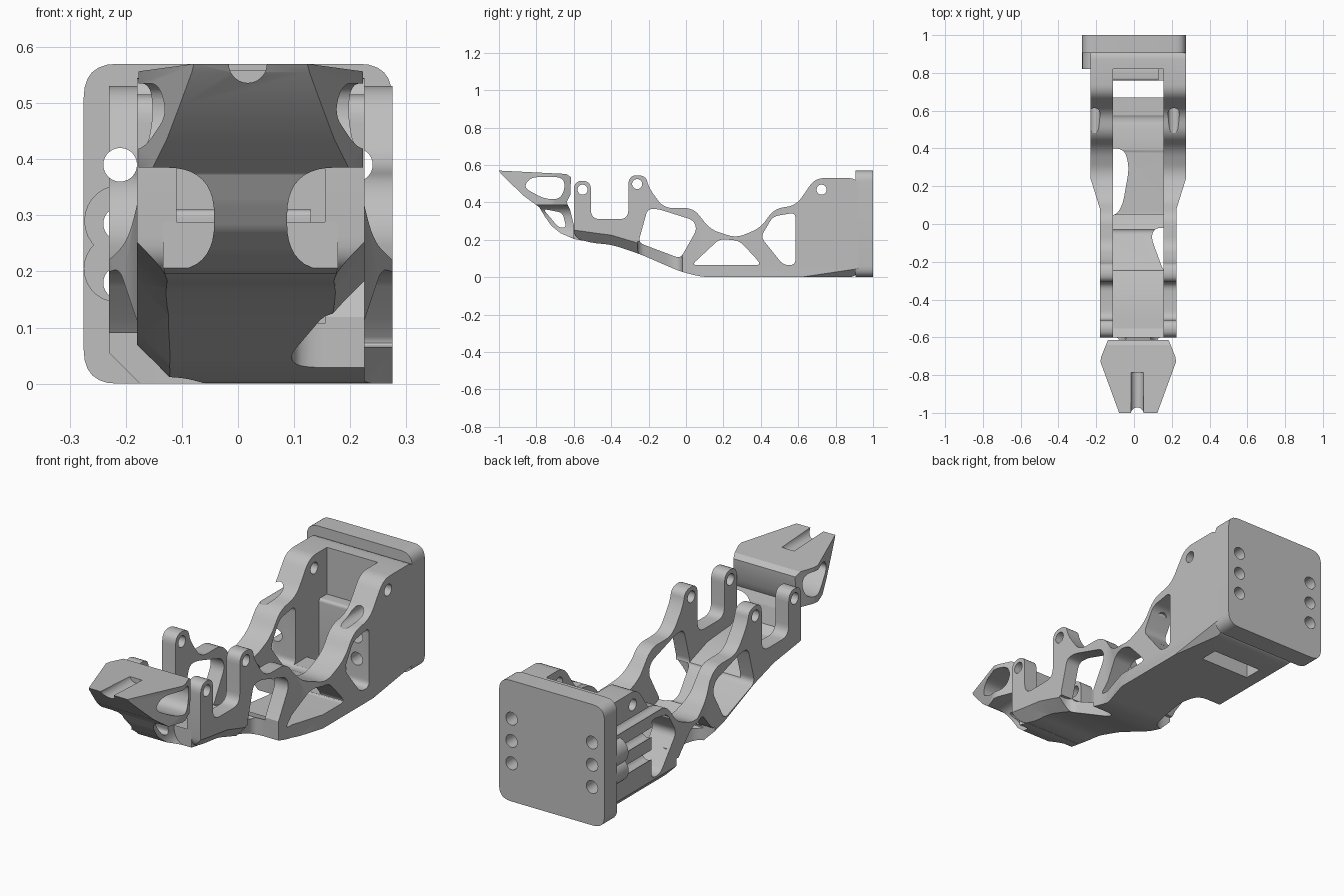
import bpy, bmesh, math
from mathutils import Vector

cube = bpy.data.objects.get("Cube")
if cube:
    bpy.data.objects.remove(cube)

grey = bpy.data.materials.new("plain grey")
grey.use_nodes = True
grey.diffuse_color = (0.52, 0.52, 0.52, 1)
grey.node_tree.nodes["Principled BSDF"].inputs["Base Color"].default_value = (0.52, 0.52, 0.52, 1)

MID = 0.0225               # centre line of the arm
IN_R, IN_L = -0.11, 0.155  # inner faces of the side walls


def rounded(points, r, steps=6):
    """Round every corner of a polygon."""
    pts, out = [Vector(p) for p in points], []
    for i, p in enumerate(pts):
        a, b = pts[i - 1] - p, pts[(i + 1) % len(pts)] - p
        p0 = p + a.normalized() * min(r, a.length * 0.48)
        p1 = p + b.normalized() * min(r, b.length * 0.48)
        for k in range(steps + 1):
            t = k / steps
            out.append(p0 * (1 - t) ** 2 + p * 2 * t * (1 - t) + p1 * t * t)
    return out


def loft(name, rings):
    """Skin a closed solid through matching rings of points."""
    bm = bmesh.new()
    loops = [[bm.verts.new(p) for p in ring] for ring in rings]
    n = len(loops[0])
    for lo, hi in zip(loops, loops[1:]):
        for i in range(n):
            j = (i + 1) % n
            bm.faces.new((lo[i], lo[j], hi[j], hi[i]))
    bm.faces.new(loops[0])
    bm.faces.new(loops[-1])
    bmesh.ops.recalc_face_normals(bm, faces=bm.faces)
    mesh = bpy.data.meshes.new(name)
    bm.to_mesh(mesh)
    bm.free()
    mesh.materials.append(grey)
    obj = bpy.data.objects.new(name, mesh)
    bpy.context.collection.objects.link(obj)
    return obj


def prism(name, pts, axis, a, b):
    """Extrude a profile along one axis."""
    place = {"x": lambda p, d: (d, p[0], p[1]),
             "y": lambda p, d: (p[0], d, p[1]),
             "z": lambda p, d: (p[0], p[1], d)}[axis]
    return loft(name, [[place(p, d) for p in pts] for d in (a, b)])


def disc(u, v, r, n=28):
    return [(u + r * math.cos(2 * math.pi * i / n), v + r * math.sin(2 * math.pi * i / n)) for i in range(n)]


def rect(u0, u1, v0, v1):
    return [(u0, v0), (u1, v0), (u1, v1), (u0, v1)]


def combine(obj, tool, operation="DIFFERENCE"):
    mod = obj.modifiers.new("combine", "BOOLEAN")
    mod.operation, mod.solver, mod.object = operation, "EXACT", tool
    bpy.context.view_layer.objects.active = obj
    bpy.ops.object.modifier_apply(modifier=mod.name)
    bpy.data.objects.remove(tool)


def cut(obj, pts, axis, a, b):
    combine(obj, prism("cutter", pts, axis, a, b))


def smooth(obj):
    bpy.ops.object.select_all(action="DESELECT")
    obj.select_set(True)
    bpy.context.view_layer.objects.active = obj
    bpy.ops.object.shade_smooth_by_angle(angle=math.radians(28))


# Arm frame: side outline with two pairs of lugs, trimmed to the plan outline
outline = rounded([
    (0.92, 0), (0.09, 0), (-0.03, 0.03), (-0.25, 0.125), (-0.4, 0.175), (-0.5, 0.182), (-0.6, 0.21),
    (-0.6, 0.515), (-0.508, 0.515), (-0.508, 0.31), (-0.308, 0.31), (-0.308, 0.545), (-0.215, 0.545),
    (-0.2, 0.48), (-0.12, 0.37), (0.04, 0.37), (0.13, 0.255), (0.27, 0.21), (0.4, 0.265),
    (0.47, 0.365), (0.59, 0.385), (0.69, 0.53), (0.92, 0.53)], 0.05)
frame = prism("arm_frame", outline, "x", -0.3, 0.3)
half, wide = 0.2025, 0.2525
plan = [(MID - half, -0.7), (MID + half, -0.7), (MID + half, 0.08), (MID + wide, 0.24),
        (MID + wide, 1), (MID - wide, 1), (MID - wide, 0.24), (MID - half, 0.08)]
combine(frame, prism("plan_trim", plan, "z", -0.1, 0.7), "INTERSECT")

# Central channel above the floor
channel = [(-0.7, 0.26), (-0.5, 0.25), (-0.38, 0.24), (-0.25, 0.195), (0, 0.1), (0.1, 0.07),
           (0.82, 0.07), (0.82, 0.7), (-0.7, 0.7)]
cut(frame, channel, "x", IN_R, IN_L)

# Side windows through both walls
windows = [
    [(-0.255, 0.185), (-0.205, 0.365), (-0.15, 0.365), (0.04, 0.305), (0.058, 0.255), (-0.03, 0.1)],
    [(0.03, 0.065), (0.4, 0.065), (0.375, 0.1), (0.285, 0.195), (0.18, 0.205)],
    [(0.4, 0.215), (0.465, 0.325), (0.585, 0.345), (0.585, 0.065), (0.52, 0.065)]]
for window in windows:
    cut(frame, rounded(window, 0.03), "x", -0.4, 0.4)

# Pin holes in the lugs and rear cheeks
for y, z in [(-0.553, 0.468), (-0.261, 0.498), (0.725, 0.468)]:
    cut(frame, disc(y, z, 0.027), "x", -0.4, 0.4)

# Floor openings: one breaking out on each side, one slot at the rear
cut(frame, rounded([(0.4, -0.02), (0.11, -0.02), (0.09, -0.07), (0.16, -0.26), (0.4, -0.26)], 0.04), "z", -0.1, 0.19)
cut(frame, rounded([(-0.4, 0.05), (-0.1, 0.04), (-0.06, 0.1), (-0.025, 0.3), (-0.05, 0.4), (-0.4, 0.4)], 0.05), "z", -0.1, 0.09)
cut(frame, rect(IN_R, IN_L, 0.67, 0.76), "z", -0.1, 0.2)


# Lower edge chamfers following the underside
def chamfer(side, stations):
    rings = []
    for y, z, edge, c in stations:
        out = edge + 0.02
        rings.append([(MID + side * x, y, h) for x, h in
                      ((edge - c - 0.02, z - 0.02), (out, z + c + 0.02), (out, z - 0.02))])
    combine(frame, loft("chamfer_cutter", rings))


front_edge = [(-0.62, 0.2, half, 0.055), (-0.5, 0.183, half, 0.055), (-0.4, 0.17, half, 0.055),
              (-0.25, 0.125, half, 0.055)]
chamfer(1, front_edge)
chamfer(-1, front_edge + [(-0.03, 0.035, half, 0.055), (0.08, 0.004, half, 0.055),
                          (0.24, 0, wide, 0.055), (0.95, 0, wide, 0.055)])
chamfer(1, [(0.62, 0, wide, 0.001), (0.95, 0, wide, 0.05)])

# Rear mounting plate with scalloped bosses on one side
plate = prism("mounting_plate", rounded(rect(-0.275, 0.275, 0, 0.57), 0.06), "y", 0.905, 1)
boss_1 = prism("boss", disc(-0.21, 0.29, 0.064), "y", 0.82, 0.93)
boss_2 = prism("boss", disc(-0.215, 0.205, 0.06), "y", 0.82, 0.93)
for boss in (boss_1, boss_2):
    combine(plate, boss, "UNION")

# Long bolt holes run through plate and cheeks
for x in (-0.21, 0.21):
    for z in (0.18, 0.285, 0.39):
        for part in (plate, frame):
            cut(part, disc(x, z, 0.03), "y", 0.45, 1.1)

# Crossbar in the rear pocket
crossbar = prism("rear_crossbar", rounded(rect(0.76, 0.83, 0.05, 0.31), 0.015), "x", IN_R - 0.005, 0.13)

# Front toe: wedge head and slim neck, from one side profile
toe_side = [
    (-1, 0.57), (-0.99, 0.555), (-0.93, 0.495), (-0.87, 0.437), (-0.82, 0.4), (-0.785, 0.375),
    (-0.755, 0.325), (-0.72, 0.275), (-0.67, 0.235), (-0.6, 0.205), (-0.55, 0.195), (-0.55, 0.25),
    (-0.6, 0.28), (-0.62, 0.36), (-0.638, 0.4), (-0.618, 0.44), (-0.615, 0.535), (-0.64, 0.552)]
toe = prism("front_toe", toe_side, "x", -0.3, 0.3)
toe_plan = []
for side in (-1, 1):
    pts = [(0.0975, -1.01), (0.2, -0.73), (0.197, -0.705), (0.155, -0.6), (0.15, -0.5)]
    pts = [(MID + side * x, y) for x, y in pts]
    toe_plan += pts if side > 0 else pts[::-1]
combine(toe, prism("plan_trim", toe_plan, "z", 0, 0.7), "INTERSECT")

# Waist, side openings and the groove on top of the toe
for side in (-1, 1):
    waist = rounded([(MID + side * x, z) for x, z in ((0.065, 0.2), (0.065, 0.385), (0.4, 0.385), (0.4, 0.2))], 0.085, 10)
    cut(toe, waist, "y", -1.1, -0.602)
cut(toe, rounded([(-0.87, 0.48), (-0.83, 0.535), (-0.66, 0.535), (-0.645, 0.48), (-0.675, 0.415), (-0.76, 0.42)], 0.04), "x", -0.4, 0.4)
cut(toe, rounded([(-0.765, 0.365), (-0.66, 0.345), (-0.64, 0.265), (-0.68, 0.265)], 0.025), "x", -0.4, 0.4)
cut(toe, disc(MID - 0.005, 0.57, 0.034), "y", -1.1, -0.785)

for part in (frame, plate, crossbar, toe):
    smooth(part)
